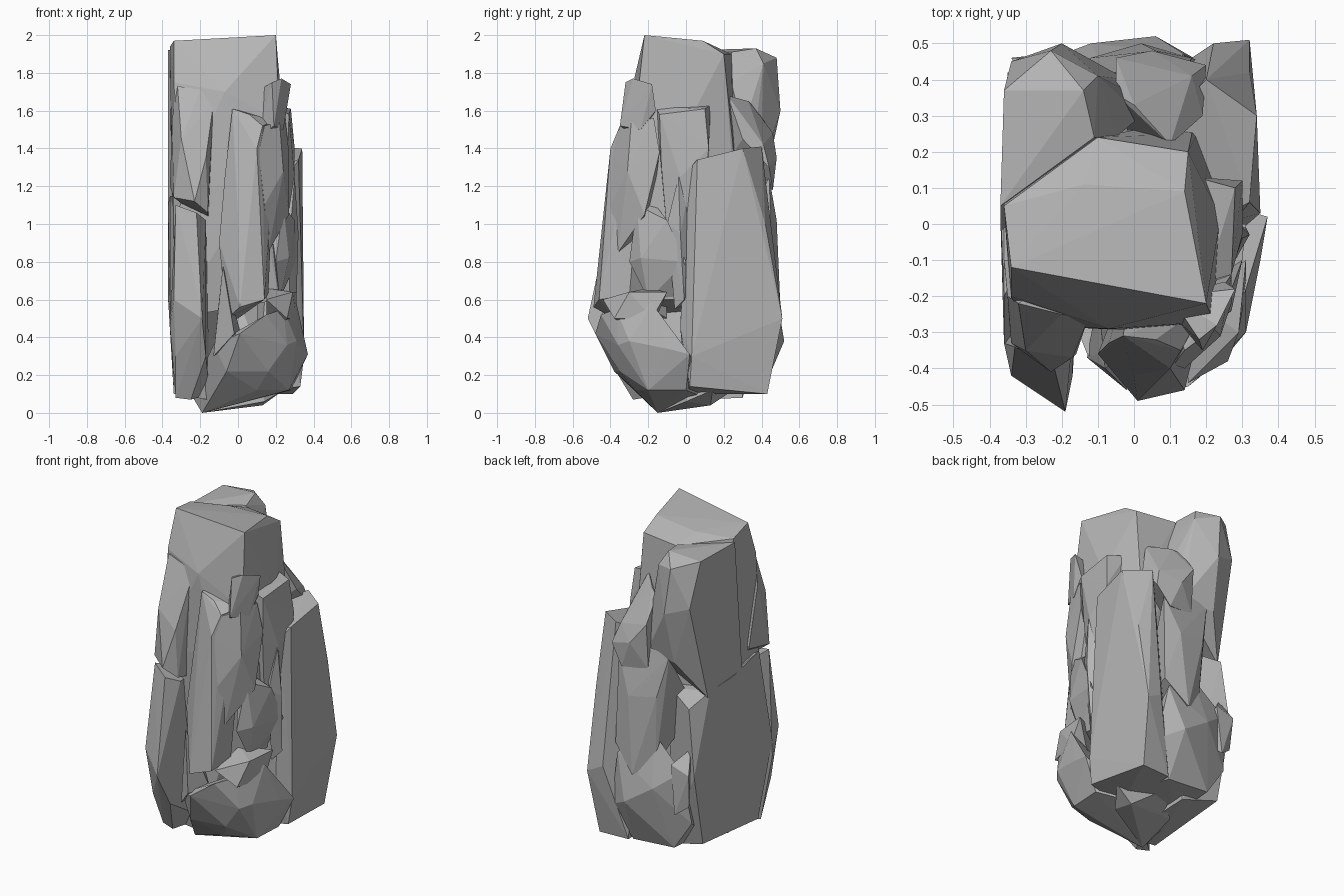
import bpy, bmesh

stone = bpy.data.materials.new("grey stone")
stone.diffuse_color = (0.46, 0.46, 0.46, 1)


def chunk(name, points):
    """Faceted block of stone: the convex hull of a few corner points."""
    bm = bmesh.new()
    verts = [bm.verts.new(p) for p in points]
    out = bmesh.ops.convex_hull(bm, input=verts)
    loose = {g for g in out["geom_interior"] + out["geom_unused"]
             if isinstance(g, bmesh.types.BMVert)}
    bmesh.ops.delete(bm, geom=list(loose), context='VERTS')
    bmesh.ops.recalc_face_normals(bm, faces=bm.faces)
    me = bpy.data.meshes.new(name)
    bm.to_mesh(me)
    bm.free()
    me.materials.append(stone)
    ob = bpy.data.objects.new(name, me)
    bpy.context.collection.objects.link(ob)


# Tall heart of the rock, carrying the sloping summit
chunk("summit_core", [
    (.20, -.22, 2), (-.34, -.12, 1.97), (-.36, .05, 1.94), (.14, .09, 1.97), (-.14, .11, 1.95),
    (.15, .20, 1.90), (-.10, .24, 1.90), (-.07, -.29, 1.70), (.22, -.27, 1.55), (.24, .02, 1.55),
    (.16, .25, 1.40), (-.36, .20, 1.2), (-.34, -.20, 1.75), (-.30, -.28, 1.2), (.10, -.30, 1.2),
    (.22, -.2, .6), (.2, .3, .6), (-.34, -.25, .5), (-.34, .25, .5)])
# Rear left shoulder and the big flat left wall
chunk("back_left_shoulder", [
    (-.36, .37, 1.92), (-.23, .48, 1.88), (-.14, .37, 1.93), (-.10, .41, 1.85), (-.05, .24, 1.75),
    (-.37, .05, 1.92), (-.11, .24, 1.91), (-.34, .45, 1.65), (-.20, .50, 1.6), (-.04, .38, 1.60),
    (.02, .30, 1.5), (-.37, -.02, 1.1), (-.36, .30, 1.05), (-.22, .43, 1.28), (-.02, .40, 1.3)])
chunk("left_wall", [
    (-.36, -.20, 1.15), (-.37, .05, 1.10), (-.36, .28, 1.08), (-.30, .40, 1.0), (-.35, .42, .6),
    (-.37, .02, .6), (-.36, -.33, .55), (-.34, .32, .15), (-.34, -.22, .10), (-.1, .3, .08),
    (-.1, -.2, .06), (-.1, .3, 1.05)])
# Back ribs
chunk("back_upper_rib", [
    (.00, .33, 1.65), (.10, .22, 1.68), (-.05, .36, 1.62), (.08, .38, 1.48), (.16, .41, 1.42),
    (-.05, .46, 1.48), (.05, .48, 1.35), (.20, .44, 1.30), (.12, .46, 1.18), (-.05, .44, 1.2),
    (.19, .30, 1.45), (.0, .2, 1.3)])
chunk("back_middle_rib", [
    (-.18, .42, 1.30), (.02, .42, 1.34), (.15, .44, 1.25), (-.12, .46, 1.05), (.06, .48, 1.02),
    (.16, .46, .7), (-.10, .44, .62), (.02, .50, .55), (-.2, .2, .9), (.1, .2, .7)])
chunk("back_foot", [
    (-.28, .44, .62), (-.12, .50, .50), (.06, .52, .38), (.14, .47, .65), (-.08, .42, .8),
    (-.32, .40, .30), (-.20, .40, .12), (.08, .40, .10), (.2, .44, .3), (-.2, .1, .1), (.2, .1, .1)])
chunk("back_left_knob", [
    (-.34, .46, .62), (-.30, .38, .75), (-.22, .46, .66), (-.33, .44, .42), (-.25, .47, .36),
    (-.2, .3, .5)])
# Big leaning slab on the back right
chunk("right_slab", [
    (.32, .06, 1.34), (.34, .30, 1.40), (.20, .40, 1.41), (.20, .00, 1.30), (.28, .01, 1.28),
    (.34, .13, .82), (.32, .42, 1.0), (.32, .51, .50), (.22, .50, .55), (.35, .03, .30),
    (.28, -.03, .45), (.33, .02, .14), (.27, .38, .10), (.10, .42, .10), (.29, .43, .10),
    (.1, .0, .1), (.1, .3, 1.35)])
# Right side column and ribs
chunk("right_column", [
    (.27, -.14, 1.58), (.28, .10, 1.61), (.20, -.16, 1.62), (.17, .13, 1.63), (.30, .12, 1.40),
    (.29, .0, 1.30), (.26, -.13, 1.30), (.30, -.03, 1.25), (.25, -.10, .95), (.27, .05, .8),
    (.1, -.1, 1.0), (.1, .1, .8)])
chunk("right_rib", [
    (.30, -.04, 1.25), (.32, -.03, .95), (.27, .02, 1.20), (.28, -.10, 1.0), (.31, -.01, .60),
    (.27, -.06, .55), (.2, .05, .6), (.2, .0, 1.2)])
chunk("right_lower_rib", [
    (.24, -.26, 1.1), (.30, -.10, 1.02), (.31, .0, .80), (.27, -.24, .82), (.2, -.30, .80),
    (.22, -.2, .6), (.2, .0, .6), (.15, -.2, 1.15)])
chunk("front_right_face", [
    (.14, -.35, 1.52), (.22, -.29, 1.54), (.25, -.17, 1.56), (.27, -.14, 1.38), (.11, -.39, 1.38),
    (.24, -.31, 1.28), (.14, -.40, 1.10), (.27, -.22, 1.05), (.16, -.36, .85), (.1, -.2, 1.5),
    (.1, -.2, .9)])
chunk("upper_right_knob", [
    (.23, -.28, 1.77), (.28, -.18, 1.74), (.18, -.32, 1.75), (.25, -.16, 1.60), (.19, -.35, 1.52),
    (.24, -.24, 1.50), (.1, -.2, 1.7), (.1, -.25, 1.45)])
# Front columns
chunk("front_column", [
    (-.03, -.31, 1.61), (.06, -.32, 1.58), (.13, -.35, 1.52), (.20, -.22, 1.55), (.18, -.30, 1.35),
    (.10, -.40, 1.40), (.02, -.38, 1.3), (-.07, -.33, 1.25), (.12, -.41, 1.1), (.00, -.42, 1.05),
    (.14, -.46, .60), (.01, -.49, .56), (-.10, -.36, .9), (.16, -.30, .62), (-.06, -.38, .5),
    (.0, -.1, 1.6), (.0, -.1, .5)])
chunk("front_left_column", [
    (-.32, -.22, 1.73), (-.20, -.25, 1.71), (-.13, -.27, 1.64), (-.35, -.20, 1.55), (-.30, -.35, 1.45),
    (-.17, -.37, 1.35), (-.34, -.33, 1.14), (-.23, -.41, 1.12), (-.16, -.36, 1.06), (-.36, -.10, 1.2),
    (-.15, -.1, 1.7), (-.15, -.1, 1.0)])
chunk("front_left_lower_column", [
    (-.33, -.34, 1.10), (-.22, -.40, 1.06), (-.17, -.32, 1.02), (-.34, -.42, .60), (-.19, -.52, .50),
    (-.24, -.45, .75), (-.36, -.33, .45), (-.17, -.42, .30), (-.33, -.36, .30), (-.33, -.26, .08),
    (-.25, -.28, .07), (-.15, -.1, .1), (-.2, -.1, 1.0)])
chunk("front_splinter", [
    (-.08, -.40, .78), (-.10, -.36, .60), (-.02, -.46, .42), (-.13, -.37, .30), (.02, -.3, .4),
    (-.1, -.2, .5)])
# Feet
chunk("front_foot", [
    (.01, -.48, .42), (-.13, -.36, .36), (.15, -.45, .52), (.26, -.36, .36), (.24, -.37, .55),
    (.31, -.30, .38), (.35, -.10, .34), (.37, .02, .31), (.31, -.18, .58), (.16, -.35, .22),
    (-.06, -.38, .22), (.27, -.20, .12), (.10, -.27, .12), (-.19, -.15, .0), (-.25, -.05, .10),
    (.1, .1, .08), (.28, .0, .12)])
chunk("right_ledge", [
    (.15, -.44, .60), (.29, -.30, .64), (.31, -.10, .64), (.31, -.18, .50), (.26, -.38, .50),
    (.15, -.2, .66), (.15, -.2, .4)])
chunk("under_point", [
    (.13, .13, .04), (.04, .0, .08), (.14, .0, .06), (.24, .14, .12), (.0, .25, .12),
    (-.19, -.15, 0), (-.18, .1, .07), (.1, .1, .3)])
